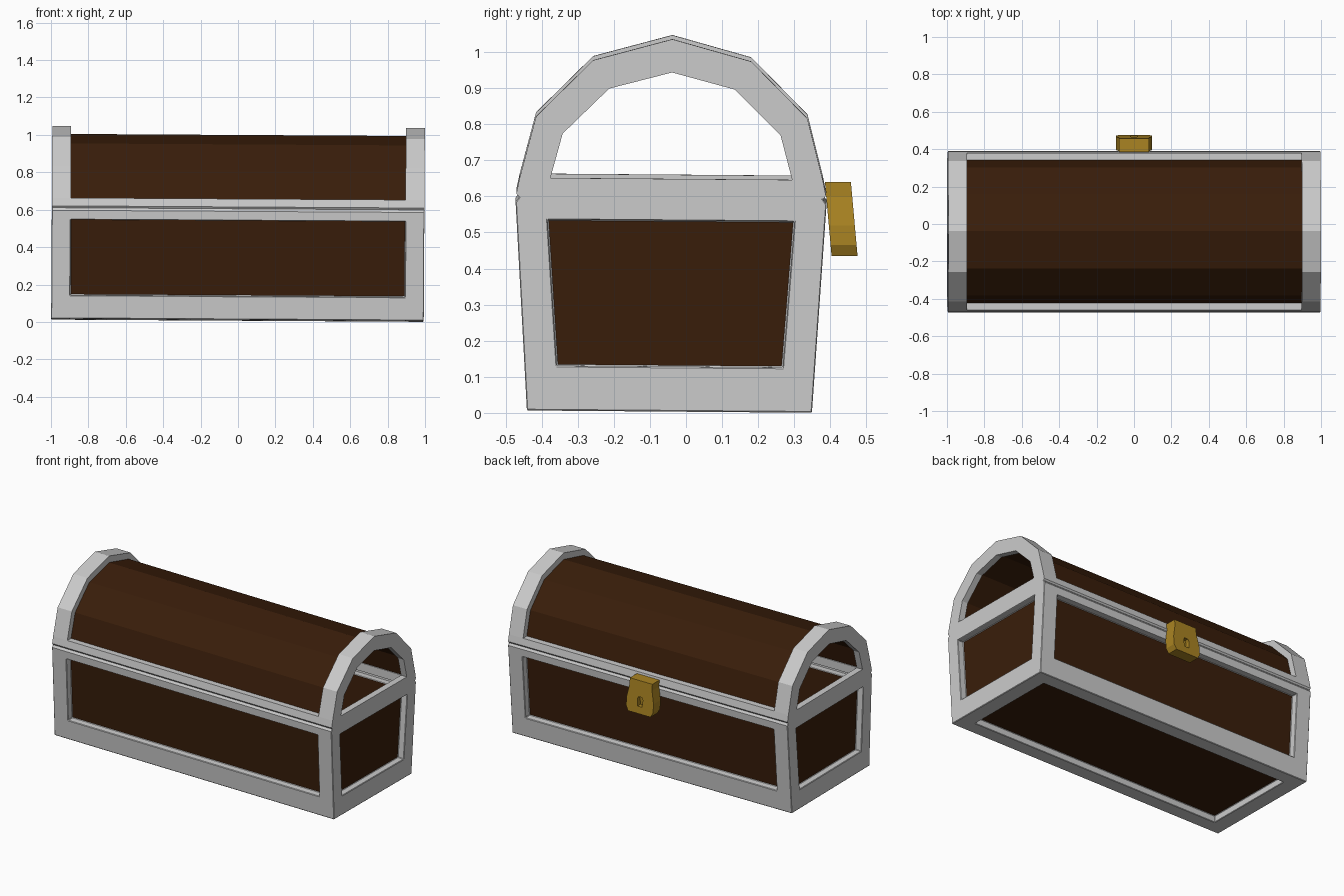
import bpy, bmesh
from mathutils import Matrix, Vector

if "Cube" in bpy.data.objects:
    bpy.data.objects.remove(bpy.data.objects["Cube"])

# The chest leans very slightly
TILT = (Matrix.Translation((-0.003, -0.046, 0.0095))
        @ Matrix.Rotation(0.006, 4, 'Y') @ Matrix.Rotation(-0.008, 4, 'X'))
IDENTITY = Matrix.Identity(4)


def material(name, rgb):
    m = bpy.data.materials.new(name)
    m.diffuse_color = (*rgb, 1)
    m.use_nodes = True
    m.node_tree.nodes["Principled BSDF"].inputs["Base Color"].default_value = m.diffuse_color
    return m


METAL = material("grey metal", (0.60, 0.60, 0.60))
WOOD = material("dark brown wood", (0.041, 0.0125, 0.003))
GOLD = material("gold", (0.40, 0.23, 0.016))


def finish(name, bm, mats, matrix=TILT):
    bm.transform(matrix)
    me = bpy.data.meshes.new(name)
    bm.to_mesh(me)
    bm.free()
    for m in mats:
        me.materials.append(m)
    ob = bpy.data.objects.new(name, me)
    bpy.context.collection.objects.link(ob)
    return ob


def mirrored(half):
    """Complete a half profile that ends on the centre line."""
    return half + [(-y, z) for y, z in reversed(half[:-1])]


def strip_solid(name, outer, inner, x0, x1, mat, closed):
    """Extrude along x the band between two matching profiles."""
    bm = bmesh.new()
    rows = [[bm.verts.new((x, y, z)) for y, z in prof]
            for x, prof in ((x0, outer), (x1, outer), (x1, inner), (x0, inner))]
    n = len(outer)
    for i in range(n if closed else n - 1):
        j = (i + 1) % n
        for k in range(4):
            a, b = rows[k], rows[(k + 1) % 4]
            bm.faces.new((a[i], a[j], b[j], b[i]))
    if not closed:
        for i in (0, n - 1):
            bm.faces.new([r[i] for r in rows])
    bmesh.ops.remove_doubles(bm, verts=bm.verts, dist=1e-5)
    bmesh.ops.recalc_face_normals(bm, faces=bm.faces)
    return finish(name, bm, [mat])


def prism(name, profile, axis_a, axis_b, to_point, mat, matrix):
    """Solid from a profile placed at two depths."""
    bm = bmesh.new()
    a = [bm.verts.new(to_point(axis_a, p)) for p in profile]
    b = [bm.verts.new(to_point(axis_b, p)) for p in profile]
    bm.faces.new(a)
    bm.faces.new(b)
    for i in range(len(a)):
        j = (i + 1) % len(a)
        bm.faces.new((a[i], a[j], b[j], b[i]))
    bmesh.ops.recalc_face_normals(bm, faces=bm.faces)
    return finish(name, bm, [mat], matrix)


# Chest body: tapered walls, each a metal frame around a recessed wood panel
X, XP, TOP, SEAM = 0.996, 0.895, 0.578, 0.592
P0, P1, DEPTH = 0.125, 0.530, 0.042


def half_depth(z):
    return 0.395 + 0.036 * z / TOP


def framed(bm, outer, inner):
    outer, inner = [Vector(p) for p in outer], [Vector(p) for p in inner]
    n = (outer[1] - outer[0]).cross(outer[2] - outer[1]).normalized()
    if n.dot(outer[0] - Vector((0, 0, 0.3))) < 0:
        outer.reverse()
        inner.reverse()
        n = -n
    rings = [[bm.verts.new(p) for p in ring]
             for ring in (outer, inner, [p - n * DEPTH for p in inner])]
    for a, b in zip(rings, rings[1:]):
        for i in range(4):
            j = (i + 1) % 4
            bm.faces.new((a[i], a[j], b[j], b[i]))
    bm.faces.new(rings[2]).material_index = 1


bm = bmesh.new()
h0, h1 = half_depth(0), half_depth(TOP)
for s in (-1, 1):
    # long wall
    framed(bm,
           [(-X, s * h0, 0), (X, s * h0, 0), (X, s * h1, TOP), (-X, s * h1, TOP)],
           [(x, s * half_depth(z), z) for x, z in
            ((-XP, P0), (XP, P0), (XP, P1), (-XP, P1))])
    # end wall
    q0, q1 = half_depth(P0) - 0.090, half_depth(P1) - 0.086
    framed(bm,
           [(s * X, -h0, 0), (s * X, h0, 0), (s * X, h1, TOP), (s * X, -h1, TOP)],
           [(s * X, -q0, P0), (s * X, q0, P0), (s * X, q1, P1), (s * X, -q1, P1)])
    # chamfered lip under the lid
    lip = [(-X, s * h1, TOP), (X, s * h1, TOP),
           (X, s * (h1 - 0.01), SEAM), (-X, s * (h1 - 0.01), SEAM)]
    bm.faces.new([bm.verts.new(p) for p in lip[::-s]])
    end = [(s * X, -h1, TOP), (s * X, h1, TOP),
           (s * X, h1 - 0.01, SEAM), (s * X, -h1 + 0.01, SEAM)]
    bm.faces.new([bm.verts.new(p) for p in end[::s]])
# underside
framed(bm,
       [(-X, -h0, 0), (X, -h0, 0), (X, h0, 0), (-X, h0, 0)],
       [(-XP, -h0 + 0.09, 0), (XP, -h0 + 0.09, 0),
        (XP, h0 - 0.09, 0), (-XP, h0 - 0.09, 0)])
bmesh.ops.remove_doubles(bm, verts=bm.verts, dist=1e-5)
body = finish("chest_body", bm, [METAL, WOOD])
bevel = body.modifiers.new("worn_edges", 'BEVEL')
bevel.width = 0.003
bevel.segments = 1
bevel.limit_method = 'ANGLE'
bevel.angle_limit = 0.9
bevel.material = 0

# Lid ends: thin arched plate with an open centre, and a band over the shell
arch_outer = mirrored([(0.422, SEAM), (0.429, 0.602), (0.42, 0.645),
                       (0.376, 0.815), (0.219, 0.972), (0, 1.032)])
arch_inner = mirrored([(0.335, 0.645)] * 3
                      + [(0.302, 0.768), (0.174, 0.894), (0, 0.94)])
band_inner = mirrored([(0.37, SEAM), (0.37, 0.602), (0.368, 0.645),
                       (0.33, 0.787), (0.19, 0.922), (0, 0.97)])
XI = 0.955
for side, s in (("left", -1), ("right", 1)):
    strip_solid("lid_end_plate_" + side, arch_outer, arch_inner,
                s * XI, s * X, METAL, True)
    strip_solid("lid_band_" + side, arch_outer, band_inner,
                s * XP, s * XI, METAL, False)

# Curved wooden lid shell
shell_outer = mirrored([(0.385, 0.63), (0.382, 0.645), (0.342, 0.796),
                        (0.2, 0.938), (0, 0.99)])
shell_inner = mirrored([(0.346, 0.63), (0.344, 0.645), (0.31, 0.774),
                        (0.18, 0.903), (0, 0.951)])
strip_solid("lid_shell", shell_outer, shell_inner, -XI, XI, WOOD, False)

# Long rails along the lid's lower edge
for side, s in (("front", -1), ("back", 1)):
    rail = [(0.422, SEAM), (0.429, 0.602), (0.42, 0.645), (0.338, 0.645), (0.338, SEAM)]
    prism("lid_rail_" + side, [(s * y, z) for y, z in rail], -XI, XI,
          lambda x, p: (x, p[0], p[1]), METAL, TILT)

# Clasp plate, leaning with the wall
half = [(0.08, 0.64), (0.08, 0.60), (0.096, 0.52), (0.096, 0.465), (0.08, 0.435)]
outline = half + [(-x, z) for x, z in reversed(half)]
clasp = prism("clasp", outline, 0.385, 0.457,
              lambda y, p: (p[0], y + (0.64 - p[1]) * 0.09, p[1]), GOLD, IDENTITY)

# Keyhole recess cut into the clasp
hole = [(0.012, 0.54), (0.02, 0.525), (0.016, 0.48)]
hole += [(-x, z) for x, z in reversed(hole)]
cutter = prism("keyhole_cutter", hole, 0.44, 0.52,
               lambda y, p: (p[0], y, p[1]), GOLD, IDENTITY)
cutter.hide_render = True
cutter.hide_viewport = True
cut = clasp.modifiers.new("keyhole", 'BOOLEAN')
cut.operation = 'DIFFERENCE'
cut.solver = 'EXACT'
cut.object = cutter
